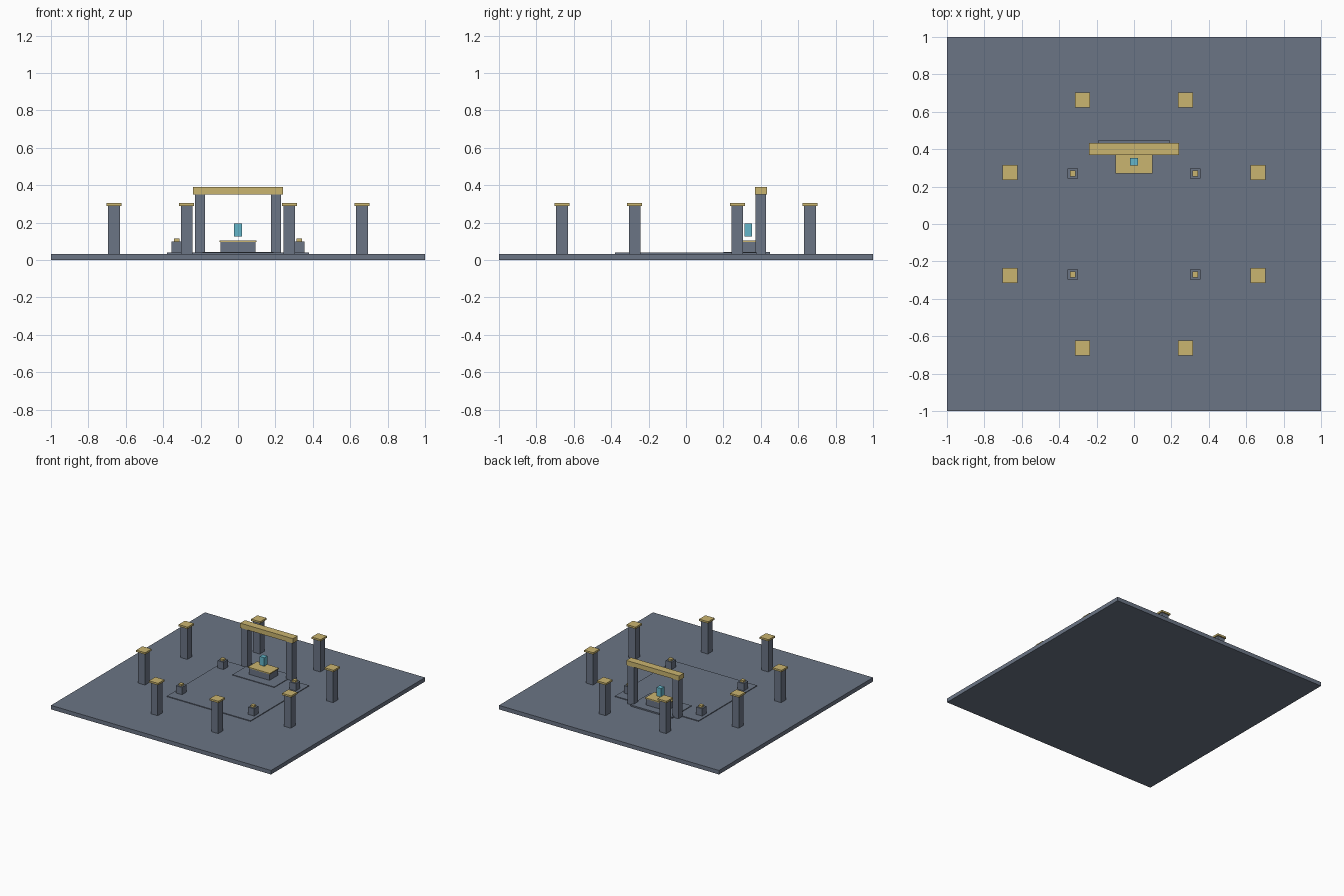
import bpy
from mathutils import Vector

if "Cube" in bpy.data.objects:
    bpy.data.objects.remove(bpy.data.objects["Cube"], do_unlink=True)


def make_material(name, rgb):
    mat = bpy.data.materials.new(name)
    mat.use_nodes = True
    colour = (*rgb, 1.0)
    mat.diffuse_color = colour
    bsdf = next(n for n in mat.node_tree.nodes if n.type == "BSDF_PRINCIPLED")
    bsdf.inputs["Base Color"].default_value = colour
    return mat


STONE = make_material("slate_stone", (0.147, 0.178, 0.235))
GOLD = make_material("pale_gold", (0.59, 0.46, 0.16))
CYAN = make_material("cyan_crystal", (0.13, 0.47, 0.59))


def box(name, mat, x, y, width, depth, z0, z1):
    """Axis-aligned box centred on x, y and reaching from z0 to z1."""
    bpy.ops.mesh.primitive_cube_add(size=1)
    obj = bpy.context.object
    obj.name = name
    scale = Vector((width, depth, z1 - z0))
    for v in obj.data.vertices:
        v.co = v.co * scale
    obj.location = (x, y, (z0 + z1) / 2)
    obj.data.materials.append(mat)
    return obj


FLOOR = 0.033
SIGNS = [(sx, sy) for sx in (-1, 1) for sy in (-1, 1)]

# Ground slab, raised court and altar step
box("ground_slab", STONE, 0, 0, 2, 2, 0, FLOOR)
box("court_floor", STONE, 0, 0, 0.76, 0.76, FLOOR - 0.01, 0.039)
box("altar_step", STONE, 0, 0.325, 0.38, 0.25, FLOOR - 0.005, 0.044)

# Ring of eight capped columns
for sx, sy in SIGNS:
    for px, py in ((0.275, 0.663), (0.663, 0.275)):
        box("ring_column", STONE, sx * px, sy * py, 0.062, 0.062, FLOOR, 0.29)
        box("ring_column_cap", GOLD, sx * px, sy * py, 0.082, 0.082, 0.29, 0.305)

# Four small pedestals with gold tops
for sx, sy in SIGNS:
    box("pedestal", STONE, sx * 0.328, sy * 0.27, 0.055, 0.055, FLOOR, 0.099)
    box("pedestal_top", GOLD, sx * 0.328, sy * 0.27, 0.03, 0.03, 0.099, 0.114)

# Gate behind the altar
for side, sx in (("right", -1), ("left", 1)):
    box("gate_post_" + side, STONE, sx * 0.203, 0.4, 0.055, 0.055, FLOOR, 0.35)
box("gate_beam", GOLD, 0, 0.401, 0.48, 0.062, 0.35, 0.389)

# Altar with floating crystal
box("altar_block", STONE, 0, 0.33, 0.188, 0.11, 0.04, 0.096)
box("altar_top", GOLD, 0, 0.33, 0.2, 0.12, 0.096, 0.104)
box("crystal", CYAN, 0, 0.332, 0.041, 0.041, 0.125, 0.196)
